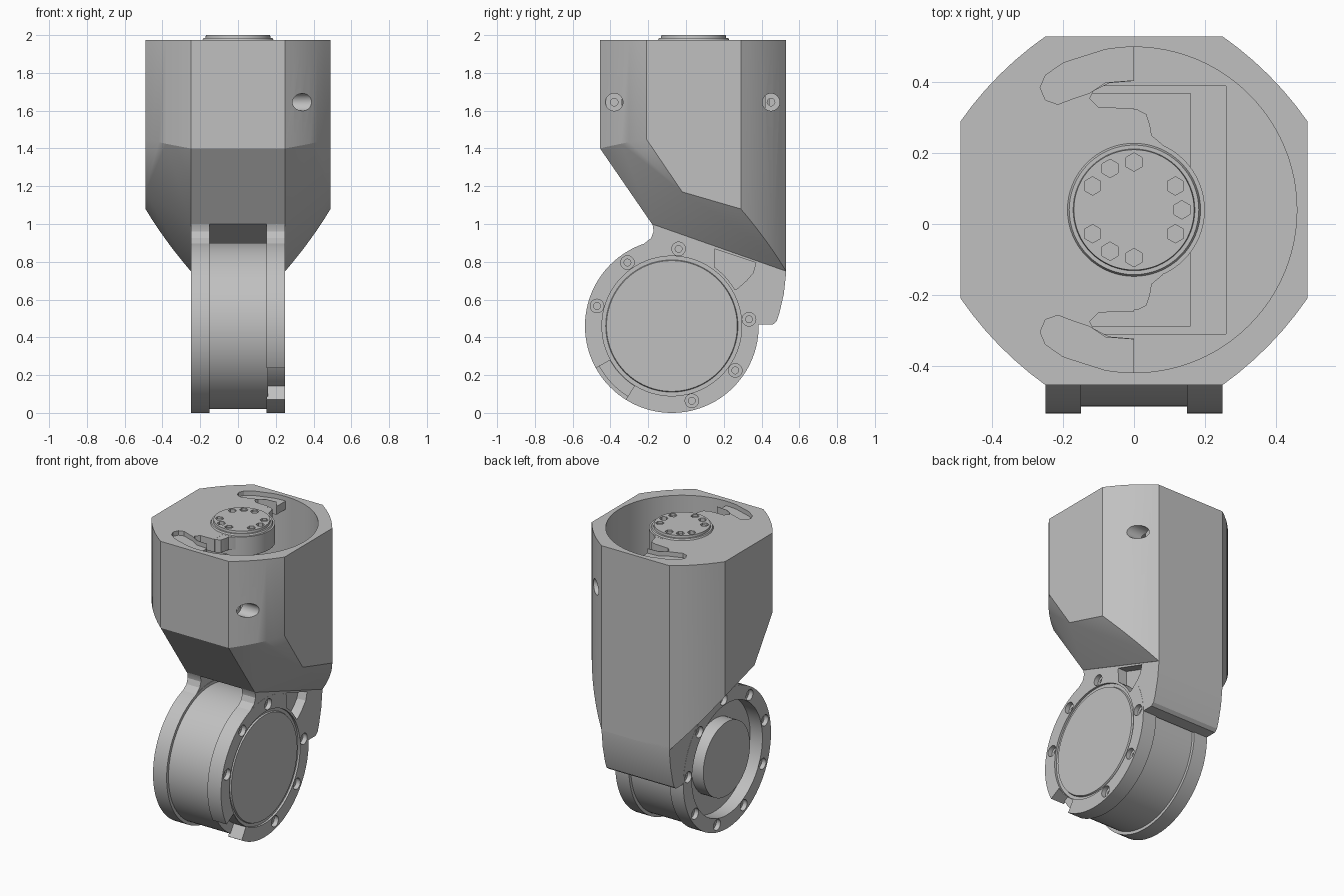
import bpy, bmesh
from math import sin, cos, radians, tau
from mathutils import Vector

old = bpy.data.objects.get("Cube")
if old:
    bpy.data.objects.remove(old, do_unlink=True)

grey = bpy.data.materials.new("light_grey")
grey.use_nodes = True
grey.diffuse_color = (0.53, 0.53, 0.53, 1)
grey.node_tree.nodes["Principled BSDF"].inputs["Base Color"].default_value = grey.diffuse_color

JY, JZ = -0.075, 0.46      # joint axis runs along x
HY = 0.04                  # hub axis runs along z
RIM = 0.46                 # joint radius


def place(a, b, h, axis):
    """Map a flat point and a height onto the x or z axis."""
    return (h, a, b) if axis == "x" else (a, b, h)


def lathe(bm, profile, axis, a, b, n=64, turn=0):
    rings = []
    for r, h in profile:
        rings.append([bm.verts.new(place(a + r * cos(turn + tau * i / n),
                                         b + r * sin(turn + tau * i / n), h, axis))
                      for i in range(n)])
    pairs = list(zip(rings, rings[1:]))
    if profile[0][0] > 0:
        pairs.append((rings[-1], rings[0]))
    for p, q in pairs:
        for i in range(n):
            j = (i + 1) % n
            bm.faces.new((p[i], p[j], q[j], q[i]))


def prism(bm, pts, lo, hi, axis):
    low = [bm.verts.new(place(a, b, lo, axis)) for a, b in pts]
    top = [bm.verts.new(place(a, b, hi, axis)) for a, b in pts]
    bm.faces.new(low)
    bm.faces.new(top)
    for i in range(len(pts)):
        j = (i + 1) % len(pts)
        bm.faces.new((low[i], low[j], top[j], top[i]))


def rod(r, lo, hi):
    return [(0, lo), (r, lo), (r, hi), (0, hi)]


def arc(r, start, end, n=20):
    """Points on a circle around the joint axis, in degrees."""
    return [(JY + r * cos(radians(start + (end - start) * i / n)),
             JZ + r * sin(radians(start + (end - start) * i / n))) for i in range(n + 1)]


def finish(bm, name):
    bmesh.ops.remove_doubles(bm, verts=bm.verts, dist=1e-5)
    bmesh.ops.recalc_face_normals(bm, faces=bm.faces)
    mesh = bpy.data.meshes.new(name)
    bm.to_mesh(mesh)
    bm.free()
    mesh.materials.append(grey)
    ob = bpy.data.objects.new(name, mesh)
    bpy.context.collection.objects.link(ob)
    return ob


def make(name, shape, *args, **kw):
    bm = bmesh.new()
    shape(bm, *args, **kw)
    return finish(bm, name)


def cut(targets, cutter):
    for ob in targets:
        mod = ob.modifiers.new("cut", "BOOLEAN")
        mod.operation, mod.solver, mod.object = "DIFFERENCE", "EXACT", cutter
        bpy.context.view_layer.objects.active = ob
        bpy.ops.object.modifier_apply(modifier=mod.name)
    bpy.data.objects.remove(cutter, do_unlink=True)


# Faceted shell: hull of bowed chamfer rows
def bowed(p, q, side):
    p, q = Vector(p), Vector(q)
    out = Vector((1, side, 0)).normalized()
    return [p.lerp(q, t / 6) + out * 0.06 * (t / 6) * (1 - t / 6) for t in range(7)]


rows = (bowed((0.25, -0.455, 1.975), (0.49, -0.21, 1.975), -1)
        + bowed((0.25, -0.455, 1.4), (0.49, -0.21, 1.45), -1)
        + bowed((0.25, 0.53, 1.975), (0.49, 0.29, 1.975), 1)
        + bowed((0.25, 0.53, 0.75), (0.49, 0.29, 1.08), 1)
        + [Vector((0.25, -0.18, 1.0)), Vector((0.49, -0.02, 1.17))])
bm = bmesh.new()
for v in rows:
    for s in (1, -1):
        bm.verts.new((s * v.x, v.y, v.z))
hull = bmesh.ops.convex_hull(bm, input=bm.verts)
junk = set(hull["geom_interior"] + hull["geom_unused"])
bmesh.ops.delete(bm, geom=[g for g in junk if isinstance(g, bmesh.types.BMVert)], context="VERTS")
bmesh.ops.dissolve_limit(bm, angle_limit=radians(0.5), verts=bm.verts, edges=bm.edges)
shell = finish(bm, "shell")

# Cavity, its lower pocket and the two counterbored holes
cut([shell], make("cavity", lathe, rod(0.46, 1.45, 2.1), "z", 0, HY, n=96))
well = [(-0.26, -0.31), (0.26, -0.31), (0.26, 0.39), (-0.26, 0.39)]
cut([shell], make("well", prism, well, 1.3, 1.6, "z"))
bore = [(0, 0.23), (0.02, 0.23), (0.02, 0.26), (0.046, 0.26), (0.046, 0.6), (0, 0.6)]
bm = bmesh.new()
for y in (-0.38, 0.45):
    lathe(bm, bore, "x", y, 1.645, n=32)
cut([shell], finish(bm, "shell_bores"))

# Half lid with recessed kidney pockets and through notches
half = [(0.465 * cos(radians(a)), HY + 0.465 * sin(radians(a))) for a in range(90, 271, 4)]
lid = make("half_lid", prism, half, 1.89, 1.975, "z")
kidney = [(0.05, 0.47), (-0.08, 0.453), (-0.2, 0.415), (-0.25, 0.38), (-0.265, 0.345), (-0.25, 0.31),
          (-0.215, 0.298), (-0.17, 0.315), (-0.125, 0.33), (-0.08, 0.36), (0.05, 0.37)]
notch = [(0.05, 0.368), (-0.07, 0.358), (-0.115, 0.335), (-0.125, 0.315), (-0.1, 0.29), (0.05, 0.285)]
lobe = [(-0.04, 0.285), (0.01, 0.283), (0.035, 0.27), (0.045, 0.24), (0.05, 0.21),
        (0.08, 0.185), (0.1, 0.15), (-0.04, 0.15)]
for pts, floor in ((kidney, 1.945), (notch, 1.8)):
    bm = bmesh.new()
    for s in (1, -1):
        prism(bm, [(x, HY + s * y) for x, y in pts], floor, 2.1, "z")
    cut([lid], finish(bm, "lid_cut"))
bm = bmesh.new()
for s in (1, -1):
    prism(bm, [(x, HY + s * y) for x, y in lobe], 1.89, 1.9745, "z")
finish(bm, "lid_lobes")

# Output hub with a circle of hexagonal sockets
hub = make("output_hub", lathe, [(0, 1.85), (0.2, 1.85), (0.2, 1.975), (0.188, 1.975), (0.183, 1.985),
                                 (0.172, 1.985), (0.17, 2.0), (0, 2.0)], "z", 0, HY)
bm = bmesh.new()
for a in (0, 30, 90, 120, 150, 210, 240, 270, 330):
    deep = 1.96 if a in (0, 150, 240) else 1.985
    t = radians(a)
    lathe(bm, rod(0.026, deep, 2.1), "z", 0.135 * cos(t), HY + 0.135 * sin(t), n=6, turn=radians(30))
cut([hub], finish(bm, "hub_sockets"))

# Inner drive
make("drive_shaft", lathe, rod(0.1, 1.25, 1.9), "z", 0, HY, n=48)
make("drive_block", prism, [(-0.16, -0.29), (0.16, -0.29), (0.16, 0.37), (-0.16, 0.37)], 1.25, 1.42, "z")

# Joint drum, cap and boss
make("joint_drum", lathe, rod(0.44, -0.16, 0.16), "x", JY, JZ, n=96)
make("right_cap", lathe, [(0, 0.1), (0.372, 0.1), (0.372, 0.236), (0.35, 0.236), (0.346, 0.246), (0, 0.246)],
     "x", JY, JZ, n=96)
make("left_boss", lathe, rod(0.245, -0.246, -0.1), "x", JY, JZ)

# Flange rings and necks up to the shell
neck = ([(0.5, 0.86), (0.2, 0.96), (-0.1, 1.05), (-0.2, 1.04), (-0.175, 0.99), (-0.172, 0.96),
         (-0.185, 0.925), (-0.23, 0.89)] + arc(0.45, 108, 15))
flanges = {}
for s in (1, -1):
    ring = [(0.37, s * 0.15), (RIM, s * 0.15), (RIM, s * 0.25), (0.37, s * 0.25)]
    name = "right" if s == 1 else "left"
    flanges[s] = [make(name + "_flange", lathe, ring, "x", JY, JZ, n=96),
                  make(name + "_neck", prism, neck, s * 0.152, s * 0.249, "x")]

# Rear tail curving under the shell
tail = [(0.53, 0.8), (0.53, 0.74), (0.518, 0.63), (0.495, 0.53), (0.48, 0.485), (0.46, 0.468),
        (0.4, 0.468)] + arc(0.452, 1, 40)
tail_part = make("rear_tail", prism, tail, -0.249, 0.249, "x")

# Notch and pocket on the right flange
cut([flanges[1][0]], make("notch", prism, arc(0.375, 209, 238) + arc(0.6, 238, 209), 0.1, 0.3, "x"))
pocket = [(0.15, 0.868), (0.37, 0.795), (0.355, 0.74), (0.32, 0.7), (0.275, 0.66)] + arc(0.385, 30, 54, 6)
cut(flanges[1] + [tail_part], make("pocket", prism, pocket, 0.185, 0.3, "x"))

# Stepped screw holes around both flanges
for s in (1, -1):
    bm = bmesh.new()
    for k in range(9):
        a = 85 + 40 * k
        if s == 1 and a % 360 in (45, 205, 245):
            continue
        y, z = arc(0.41, a, a, 1)[0]
        step = [(0, 0.19), (0.018, 0.19), (0.018, 0.22), (0.036, 0.22), (0.036, 0.3), (0, 0.3)]
        lathe(bm, [(r, s * h) for r, h in step], "x", y, z, n=24)
    cut(flanges[s] + [tail_part], finish(bm, "screw_holes"))

# Smooth curved faces, keep edges crisp
bpy.ops.object.select_all(action="DESELECT")
for ob in bpy.context.collection.objects:
    if ob.type == "MESH" and grey.name in ob.data.materials:
        ob.select_set(True)
        bpy.context.view_layer.objects.active = ob
bpy.ops.object.shade_smooth_by_angle(angle=radians(25))
